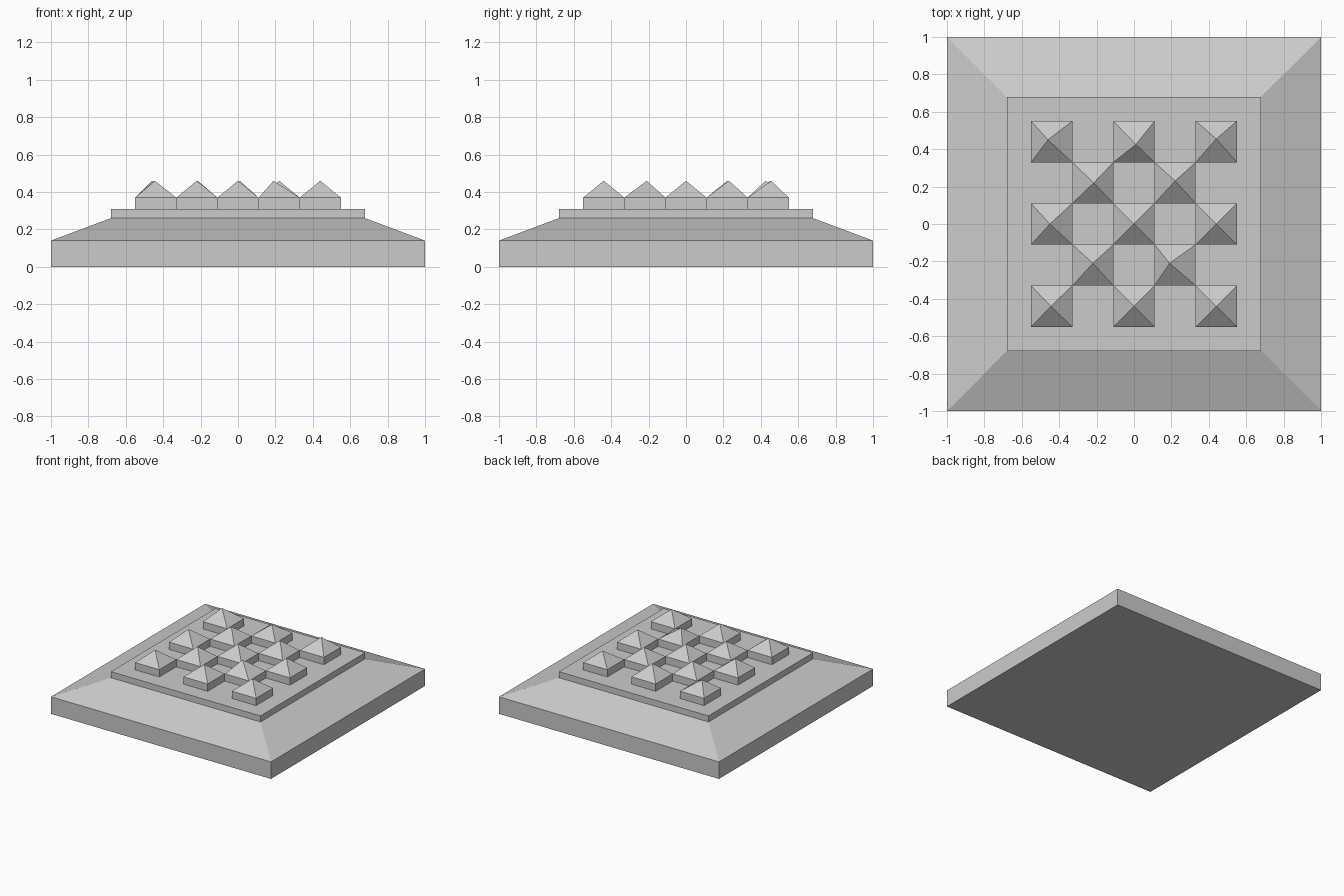
import bpy, bmesh

if "Cube" in bpy.data.objects:
    bpy.data.objects.remove(bpy.data.objects["Cube"])


def make_object(name, bm):
    bmesh.ops.recalc_face_normals(bm, faces=bm.faces)
    mesh = bpy.data.meshes.new(name)
    bm.to_mesh(mesh)
    bm.free()
    obj = bpy.data.objects.new(name, mesh)
    bpy.context.collection.objects.link(obj)
    return obj


def square_tower(name, center, profile, apex=None):
    """Stack square rings (half width, z); close with a flat top or an apex."""
    cx, cy = center
    bm = bmesh.new()
    rings = [[bm.verts.new((cx + sx * h, cy + sy * h, z))
              for sx, sy in ((-1, -1), (1, -1), (1, 1), (-1, 1))]
             for h, z in profile]
    bm.faces.new(rings[0][::-1])
    for low, high in zip(rings, rings[1:]):
        for i in range(4):
            j = (i + 1) % 4
            bm.faces.new((low[i], low[j], high[j], high[i]))
    if apex:
        tip = bm.verts.new(apex)
        for i in range(4):
            bm.faces.new((rings[-1][i], rings[-1][(i + 1) % 4], tip))
    else:
        bm.faces.new(rings[-1])
    return make_object(name, bm)


# Square base with bevelled shoulder and raised plate
square_tower("base", (0, 0), [(1, 0), (1, 0.14), (0.68, 0.26), (0.68, 0.31)])

# Pointed studs in a checkerboard, a few with slightly off-centre tips
PITCH = 0.22
TIP_SHIFT = {(-2, 2): (-0.02, 0.01), (0, 2): (0.01, -0.015), (2, 2): (0, 0.015),
             (-1, 1): (0.005, 0), (1, 1): (0, 0.01), (-2, 0): (-0.01, 0),
             (-1, -1): (0, 0.01), (1, -1): (-0.03, 0.01), (-2, -2): (-0.005, 0)}
for i in range(-2, 3):
    for j in range(-2, 3):
        if (i + j) % 2 == 0:
            x, y = i * PITCH, j * PITCH
            dx, dy = TIP_SHIFT.get((i, j), (0, 0))
            square_tower(f"stud_{i + 2}_{j + 2}", (x, y),
                         [(0.11, 0.31), (0.11, 0.37)], (x + dx, y + dy, 0.46))
